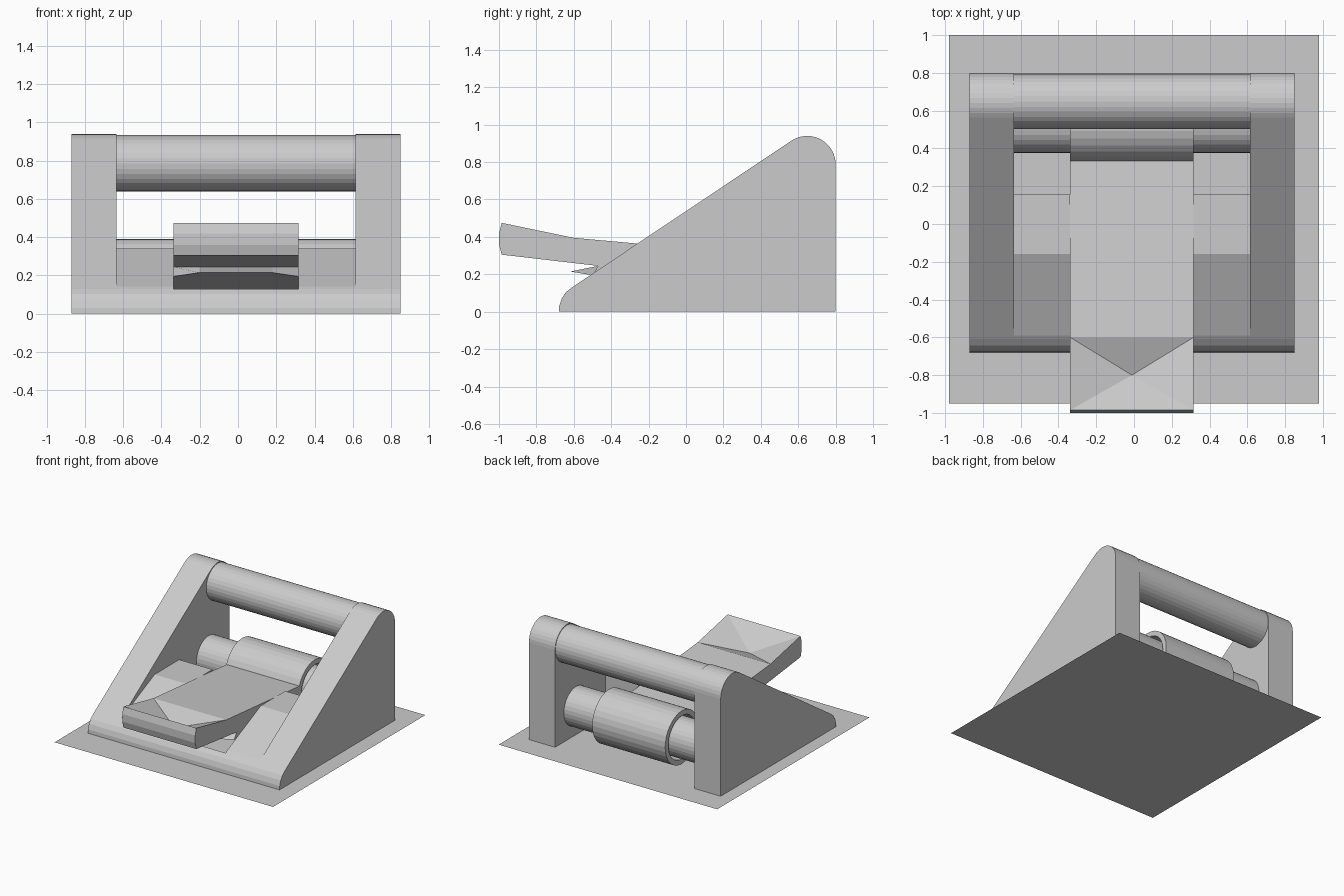
import bpy, bmesh
from math import cos, sin, pi, radians

if "Cube" in bpy.data.objects:
    bpy.data.objects.remove(bpy.data.objects["Cube"])

CX = -0.011          # the mechanism sits slightly left of the base sheet
IN, OUT, PEDAL = 0.625, 0.86, 0.327   # half widths: inner wall, outer wall, pedal


def finish(name, bm):
    bmesh.ops.recalc_face_normals(bm, faces=bm.faces)
    me = bpy.data.meshes.new(name)
    bm.to_mesh(me)
    bm.free()
    ob = bpy.data.objects.new(name, me)
    bpy.context.collection.objects.link(ob)
    return ob


def extrude(name, profile, x0, x1):
    """Solid from a (y, z) profile between two x positions."""
    bm = bmesh.new()
    face = bm.faces.new([bm.verts.new((x0, y, z)) for y, z in profile])
    res = bmesh.ops.extrude_face_region(bm, geom=[face])
    moved = [v for v in res["geom"] if isinstance(v, bmesh.types.BMVert)]
    bmesh.ops.translate(bm, verts=moved, vec=(x1 - x0, 0, 0))
    return finish(name, bm)


def ring(y, z, r, n=32):
    return [(y + r * cos(2 * pi * i / n), z + r * sin(2 * pi * i / n)) for i in range(n)]


def tube(name, y, z, r_out, r_in, x0, x1):
    bm = bmesh.new()
    loops = [[bm.verts.new((x, *p)) for p in ring(y, z, r)]
             for x, r in ((x0, r_out), (x1, r_out), (x1, r_in), (x0, r_in))]
    for a, b in zip(loops, loops[1:] + loops[:1]):
        for i in range(len(a)):
            j = (i + 1) % len(a)
            bm.faces.new((a[i], a[j], b[j], b[i]))
    return finish(name, bm)


# Base sheet
bm = bmesh.new()
bm.faces.new([bm.verts.new(p) for p in
              ((-0.98, -0.95, 0), (0.98, -0.95, 0), (0.98, 1, 0), (-0.98, 1, 0))])
finish("base_sheet", bm)

# Side walls, ramps beside the pedal and the rounded front lip
nose = [(-0.68, 0), (-0.678, 0.03), (-0.665, 0.07), (-0.643, 0.103), (-0.61, 0.13)]
arc = [(0.648 + 0.152 * cos(radians(a)), 0.788 + 0.152 * sin(radians(a)))
       for a in [123.7 * (1 - i / 12) for i in range(13)]]
ramp = [(-0.61, 0), (-0.61, 0.13), (-0.59, 0.143), (-0.16, 0.34), (0.155, 0.34), (0.155, 0)]
for side, s in (("left", -1), ("right", 1)):
    extrude(side + "_wall", nose + arc + [(0.8, 0)], CX + s * IN, CX + s * OUT)
    extrude(side + "_ramp", ramp, CX + s * PEDAL, CX + s * IN)
extrude("front_lip", nose + [(-0.61, 0)], CX - IN, CX + IN)

# Top bar, axle and hollow sleeve
extrude("top_bar", ring(0.649, 0.786, 0.147), CX - IN, CX + IN)
extrude("axle", ring(0.532, 0.235, 0.156), CX - IN, CX + IN)
tube("pedal_sleeve", 0.535, 0.235, 0.215, 0.175, CX - PEDAL, CX + PEDAL)

# Pedal: lofted slices, with a tongue reaching further forward in the middle
bm = bmesh.new()
slices = []
for x, tip in ((-PEDAL, (-0.5, 0.195)), (-0.19, (-0.62, 0.215)),
               (0.19, (-0.62, 0.215)), (PEDAL, (-0.5, 0.195))):
    outline = [(-0.6, 0.395), (-0.985, 0.475), (-1.0, 0.42), (-1.0, 0.36),
               (-0.985, 0.305), (-0.47, 0.245), tip, (0.39, 0.075),
               (0.35, 0.235), (0.35, 0.31)]
    slices.append([bm.verts.new((CX + x, y, z)) for y, z in outline])
for a, b in zip(slices, slices[1:]):
    for i in range(1, len(a)):
        j = (i + 1) % len(a)
        bm.faces.new((a[i], a[j], b[j], b[i]))
bm.faces.new(slices[0])
bm.faces.new(slices[-1])
# Sunken foot dish fanned around a low centre point
dish = bm.verts.new((CX, -0.8, 0.32))
rim = [s[0] for s in slices] + [s[1] for s in reversed(slices)]
for a, b in zip(rim, rim[1:] + rim[:1]):
    bm.faces.new((a, b, dish))
finish("pedal", bm)
